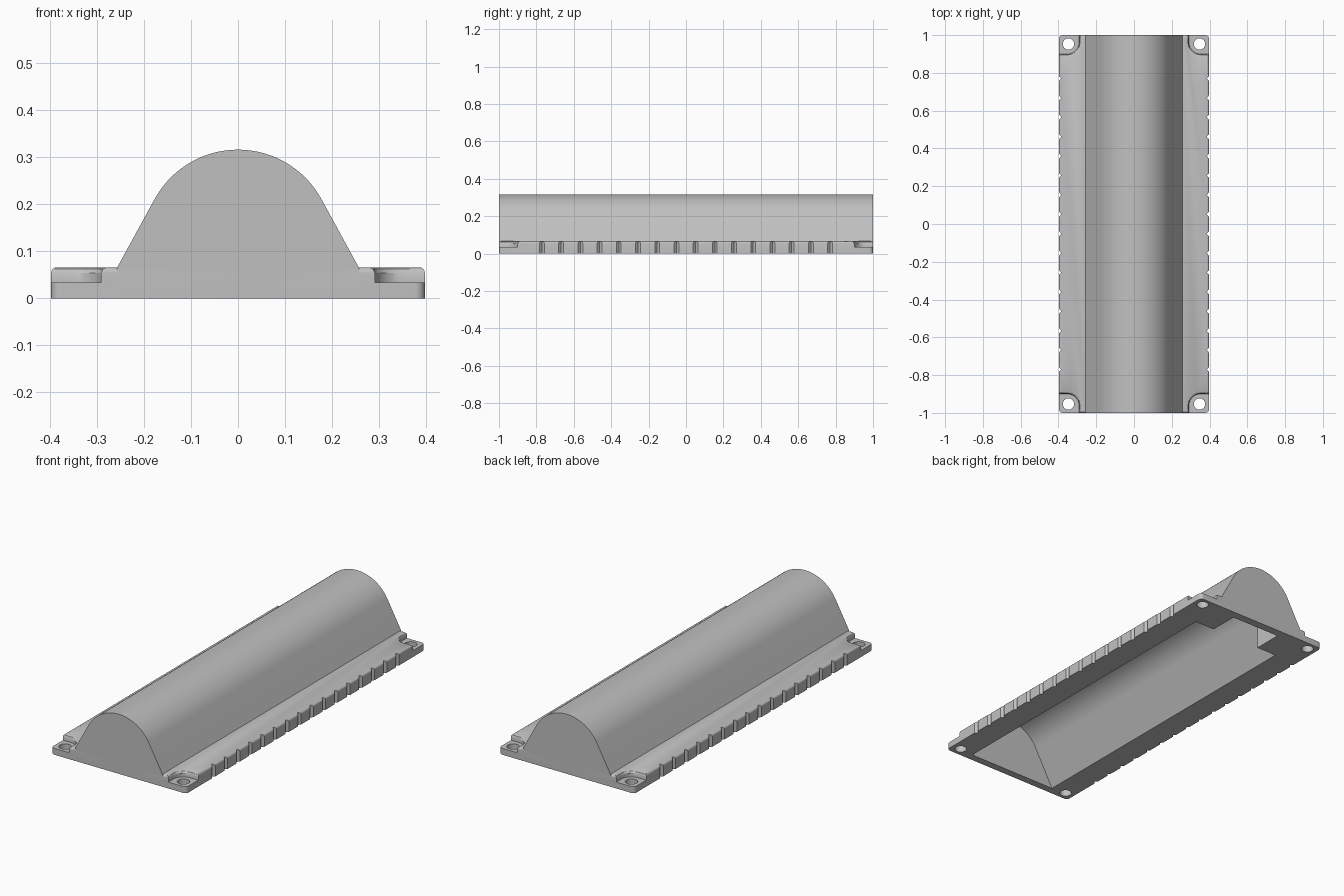
import bpy, bmesh
from math import sin, cos, pi, asin, radians
from mathutils import Matrix

if "Cube" in bpy.data.objects:
    bpy.data.objects.remove(bpy.data.objects["Cube"])

grey = bpy.data.materials.new("plain grey")
grey.use_nodes = True
grey.diffuse_color = (0.53, 0.53, 0.53, 1)
grey.node_tree.nodes["Principled BSDF"].inputs["Base Color"].default_value = grey.diffuse_color


def loft(name, rings):
    """Closed solid through equal-length rings of 3D points."""
    bm = bmesh.new()
    loops = [[bm.verts.new(p) for p in ring] for ring in rings]
    n = len(loops[0])
    for a, b in zip(loops, loops[1:]):
        for i in range(n):
            j = (i + 1) % n
            bm.faces.new((a[i], a[j], b[j], b[i]))
    bm.faces.new(loops[0])
    bm.faces.new(loops[-1])
    bmesh.ops.recalc_face_normals(bm, faces=bm.faces)
    mesh = bpy.data.meshes.new(name)
    bm.to_mesh(mesh)
    bm.free()
    mesh.materials.append(grey)
    obj = bpy.data.objects.new(name, mesh)
    bpy.context.collection.objects.link(obj)
    return obj


def rounded_rect(x0, x1, y0, y1, r, z, steps=8):
    pts = []
    for k, (cx, cy) in enumerate([(x1 - r, y1 - r), (x0 + r, y1 - r),
                                  (x0 + r, y0 + r), (x1 - r, y0 + r)]):
        for i in range(steps + 1):
            a = (k + i / steps) * pi / 2
            pts.append((cx + r * cos(a), cy + r * sin(a), z))
    return pts


def tunnel(name, radius, centre, foot, y0, y1, bottom):
    """Round-topped prism with sides sloping tangentially to the foot height."""
    lean = radians(28.7)
    arc = [lean + (pi - 2 * lean) * i / 40 for i in range(41)]
    prof = [(radius * cos(a), centre + radius * sin(a)) for a in arc]
    x = prof[0][0] + (prof[0][1] - foot) * sin(lean) / cos(lean)
    prof = [(x, foot)] + prof + [(-x, foot)]
    if bottom < foot:
        prof = [(x, bottom)] + prof + [(-x, bottom)]
    return loft(name, [[(px, y, pz) for px, pz in prof] for y in (y0, y1)])


def combine(target, tool, operation):
    mod = target.modifiers.new("combine", "BOOLEAN")
    mod.operation, mod.solver, mod.object = operation, "EXACT", tool
    bpy.context.view_layer.objects.active = target
    bpy.ops.object.modifier_apply(modifier=mod.name)
    bpy.data.objects.remove(tool)


def box(name, x0, x1, y0, y1, z0, z1):
    return loft(name, [[(x0, y0, z), (x1, y0, z), (x1, y1, z), (x0, y1, z)] for z in (z0, z1)])


# Base flange with a rounded top edge
W, L, T, E = 0.397, 1.0, 0.066, 0.012
rings = [rounded_rect(-W, W, -L, L, 0.02, 0)]
for i in range(6):
    a = i / 5 * pi / 2
    d = E * (1 - cos(a))
    rings.append(rounded_rect(-W + d, W - d, -L + d, L - d, 0.02 - d, T - E + E * sin(a)))
housing = loft("cover_housing", rings)

# Corner recesses with softened rims, and screw holes
for sx in (-1, 1):
    for sy in (-1, 1):
        levels = [(0.034, 0), (T - E, 0), (T - 0.004, 0.004), (T, 0.011), (0.1, 0.011)]
        recess = loft("recess_cutter", [rounded_rect(0.291 - d, 0.6, 0.9 - d, 1.2, 0.06, z)
                                        for z, d in levels])
        hole = loft("hole_cutter", [[(0.347 + 0.03 * cos(i * pi / 16), 0.953 + 0.03 * sin(i * pi / 16), z)
                                     for i in range(32)] for z in (-0.1, 0.2)])
        for tool in (recess, hole):
            tool.data.transform(Matrix.Diagonal((sx, sy, 1, 1)))
            if sx * sy < 0:
                tool.data.flip_normals()
            combine(housing, tool, "DIFFERENCE")

# Grip notches along both long sides
for sx in (-1, 1):
    for i in range(16):
        y = (i - 7.5) * 0.1027
        notch = loft("notch_cutter", [[(sx * (W - 0.012), y, z), (sx * (W + 0.012), y + 0.026, z),
                                       (sx * (W + 0.012), y - 0.026, z)] for z in (-0.1, 0.2)])
        combine(housing, notch, "DIFFERENCE")

# Raised tunnel, hollowed from below
combine(housing, tunnel("tunnel", 0.202, 0.114, T - 0.002, -L, L, 0.02), "UNION")
combine(housing, tunnel("cavity_cutter", 0.176, 0.114, -0.02, -0.96, 0.8, -0.02), "DIFFERENCE")

# Narrow pocket at the rear end of the cavity
combine(housing, box("pocket_cutter", -0.145, 0.145, 0.75, 0.957, -0.05, 0.205), "DIFFERENCE")

bpy.ops.object.select_all(action="DESELECT")
housing.select_set(True)
bpy.context.view_layer.objects.active = housing
bpy.ops.object.shade_smooth_by_angle(angle=radians(30))
